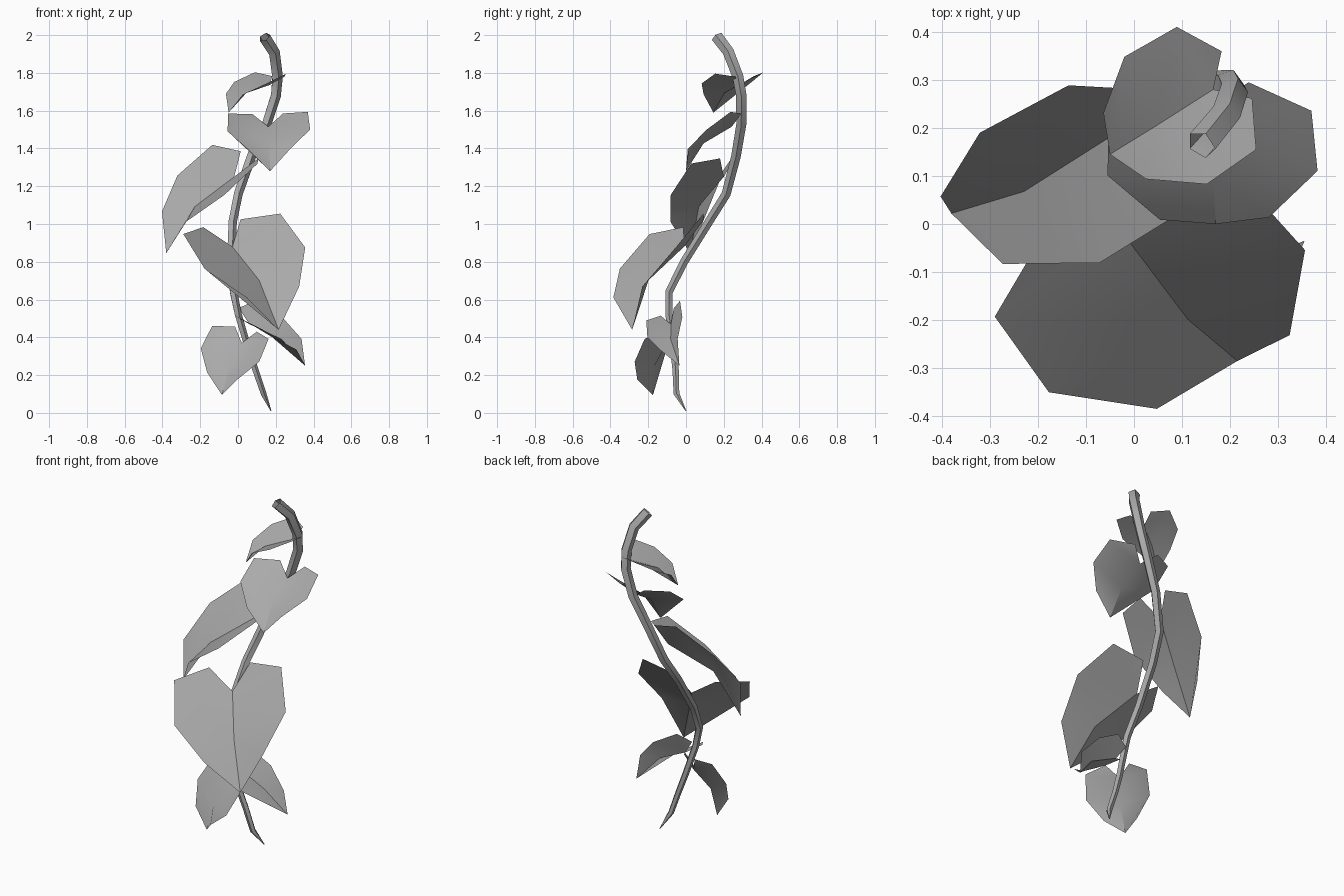
import bpy, bmesh, math
from mathutils import Vector

cube = bpy.data.objects.get("Cube")
if cube:
    bpy.data.objects.remove(cube, do_unlink=True)

# One matte grey for the whole plant
grey = bpy.data.materials.new("plain_grey")
grey.use_nodes = True
colour = (0.4, 0.4, 0.4, 1)
grey.diffuse_color = colour
grey.node_tree.nodes["Principled BSDF"].inputs["Base Color"].default_value = colour


def finish(name, bm):
    mesh = bpy.data.meshes.new(name)
    bm.to_mesh(mesh)
    bm.free()
    mesh.materials.append(grey)
    obj = bpy.data.objects.new(name, mesh)
    bpy.context.collection.objects.link(obj)
    bpy.ops.object.select_all(action="DESELECT")
    obj.select_set(True)
    bpy.context.view_layer.objects.active = obj
    bpy.ops.object.shade_smooth_by_angle(angle=math.radians(35))
    return obj


def sweep(name, path, radii, sides):
    """Open tube of rings that follow the path."""
    bm = bmesh.new()
    rings = []
    for i, point in enumerate(path):
        tangent = (path[max(i - 1, 0)] - path[min(i + 1, len(path) - 1)]).normalized()
        across = (Vector((1, 0, 0)) - tangent * tangent.x).normalized()
        depth = tangent.cross(across)
        angles = [math.tau * k / sides for k in range(sides)]
        rings.append([bm.verts.new(point + radii[i] * (across * math.cos(a) + depth * math.sin(a)))
                      for a in angles])
    for upper, lower in zip(rings, rings[1:]):
        for k in range(sides):
            j = (k + 1) % sides
            bm.faces.new((upper[k], lower[k], lower[j], upper[j]))
    return finish(name, bm)


# Half of a heart-shaped leaf: along the midrib, sideways, raised
HALF_OUTLINE = [(-0.25, 0.2, 0.04), (-0.13, 0.52, 0.18), (0.33, 0.54, 0.24), (0.73, 0.28, 0.23)]
MIDRIB = [(0, 0, 0), (0.5, 0, 0.12), (1, 0, 0)]


def leaf(name, base, tip, facing, width):
    """Folded leaf from its base to its tip, its upper side towards facing."""
    base, along = Vector(base), Vector(tip) - Vector(base)
    size = along.length
    ahead = along.normalized()
    normal = Vector(facing)
    normal = (normal - ahead * normal.dot(ahead)).normalized()
    side = normal.cross(ahead)
    bm = bmesh.new()

    def vert(point, sign=1):
        u, v, h = point
        return bm.verts.new(base + size * (ahead * u + side * v * sign * width + normal * h))

    root, middle, end = [vert(p) for p in MIDRIB]
    for sign in (1, -1):
        lobe, shoulder, belly, taper = [vert(p, sign) for p in HALF_OUTLINE]
        for face in ((root, shoulder, lobe), (root, middle, belly, shoulder),
                     (middle, end, taper, belly)):
            bm.faces.new(face[::sign])
    return finish(name, bm)


# Winding stem, from the top down
stem_path = [Vector(p) for p in (
    (0.14, 0.165, 1.99), (0.19, 0.225, 1.91), (0.207, 0.275, 1.78), (0.198, 0.293, 1.68),
    (0.15, 0.293, 1.53), (0.07, 0.265, 1.36), (0.0, 0.213, 1.16), (-0.03, 0.12, 1.01),
    (-0.04, -0.01, 0.8), (-0.025, -0.09, 0.64), (0.0, -0.09, 0.52), (0.05, -0.068, 0.35),
    (0.09, -0.055, 0.23), (0.135, -0.05, 0.1), (0.175, 0, 0.01))]
steps = len(stem_path) - 1
stem_radii = [0.033 - 0.018 * i / steps for i in range(steps)] + [0.002]
sweep("stem", stem_path, stem_radii, 5)

# Leaves, from the top down
leaf("top_leaf", (0.165, 0.28, 1.735), (-0.05, 0.145, 1.59), (-0.41, -0.29, 0.87), 1)
leaf("upper_front_leaf", (0.16, 0.242, 1.515), (0.17, 0, 1.28), (0, -0.7, 0.71), 1.2)
leaf("upper_right_leaf", (-0.02, 0.2, 1.25), (-0.38, 0.022, 0.845), (-0.41, -0.62, 0.64), 0.62)
leaf("large_front_leaf", (-0.03, -0.01, 0.88), (0.215, -0.285, 0.44), (0.29, -0.75, 0.6), 1)
leaf("lower_left_leaf", (0.06, -0.08, 0.47), (0.355, -0.035, 0.25), (0.54, -0.51, 0.62), 0.55)
leaf("lower_front_leaf", (0.02, -0.1, 0.37), (-0.085, -0.175, 0.095), (-0.38, -0.845, 0.376), 1.1)
